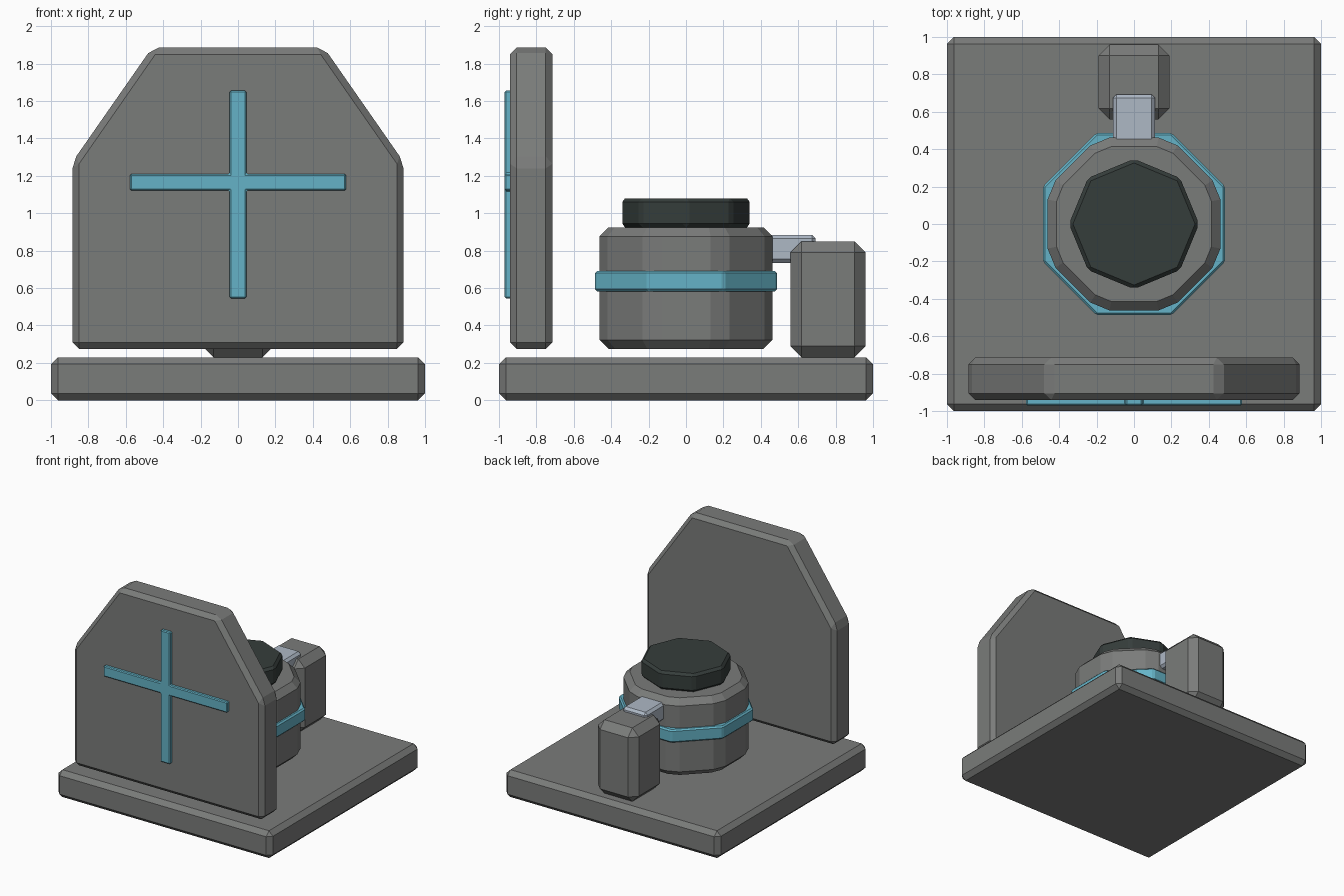
import bpy, bmesh, math
from mathutils import Matrix

if "Cube" in bpy.data.objects:
    bpy.data.objects.remove(bpy.data.objects["Cube"])


def material(name, rgb):
    m = bpy.data.materials.new(name)
    m.diffuse_color = (*rgb, 1.0)
    m.use_nodes = True
    m.node_tree.nodes["Principled BSDF"].inputs["Base Color"].default_value = m.diffuse_color
    return m


GREY = material("warm_grey", (0.195, 0.20, 0.195))
TEAL = material("teal_blue", (0.13, 0.45, 0.57))
DARK = material("dark_green_black", (0.036, 0.047, 0.044))
STEEL = material("pale_steel", (0.42, 0.48, 0.56))


def finish(name, bm, mat, bevel, limit=30):
    """Turn a bmesh into a named object with a one-step chamfer."""
    bmesh.ops.recalc_face_normals(bm, faces=bm.faces[:])
    mesh = bpy.data.meshes.new(name)
    bm.to_mesh(mesh)
    bm.free()
    mesh.materials.append(mat)
    ob = bpy.data.objects.new(name, mesh)
    bpy.context.collection.objects.link(ob)
    mod = ob.modifiers.new("chamfer", 'BEVEL')
    mod.width = bevel
    mod.segments = 1
    mod.limit_method = 'ANGLE'
    mod.angle_limit = math.radians(limit)
    return ob


def box(name, x, y, z, mat, bevel):
    """Chamfered box from (min, max) ranges."""
    bm = bmesh.new()
    bmesh.ops.create_cube(bm, size=1)
    for v in bm.verts:
        for i, (lo, hi) in enumerate((x, y, z)):
            v.co[i] = lo if v.co[i] < 0 else hi
    return finish(name, bm, mat, bevel)


def plate(name, half, y0, y1, mat, bevel):
    """Mirror a right-hand (x, z) outline and extrude it along y."""
    outline = half + [(-x, z) for x, z in reversed(half)]
    bm = bmesh.new()
    face = bm.faces.new([bm.verts.new((x, y0, z)) for x, z in outline])
    ext = bmesh.ops.extrude_face_region(bm, geom=[face])
    moved = [g for g in ext["geom"] if isinstance(g, bmesh.types.BMVert)]
    bmesh.ops.translate(bm, verts=moved, vec=(0, y1 - y0, 0))
    return finish(name, bm, mat, bevel)


def octagon(name, radius, z0, z1, turn, mat, bevel, corner=0.0, limit=30):
    """Eight-sided drum, optionally with its upright edges cut first."""
    bm = bmesh.new()
    bmesh.ops.create_cone(bm, cap_ends=True, segments=8, radius1=radius,
                          radius2=radius, depth=z1 - z0)
    # put a corner on +x, then apply the wanted turn
    v = bm.verts[:][0].co
    spin = math.radians(turn) - math.atan2(v.y, v.x)
    bmesh.ops.transform(bm, verts=bm.verts[:],
                        matrix=Matrix.Translation((0, 0, (z0 + z1) / 2))
                        @ Matrix.Rotation(spin, 4, 'Z'))
    if corner:
        upright = [e for e in bm.edges
                   if abs(e.verts[0].co.z - e.verts[1].co.z) > 0.01]
        bmesh.ops.bevel(bm, geom=upright, offset=corner, segments=1,
                        affect='EDGES', offset_type='OFFSET')
    return finish(name, bm, mat, bevel, limit)


FLAT = 1 / math.cos(math.pi / 8)   # flat distance to corner radius

# Square floor slab
box("base", (-1, 1), (-1, 1), (0, 0.23), GREY, 0.037)

# Upright shield at the front with its raised cross
plate("front_shield", [(0.885, 0.275), (0.885, 1.275), (0.46, 1.885)],
      -0.94, -0.715, GREY, 0.035)
plate("shield_cross",
      [(0.045, 0.545), (0.045, 1.122), (0.577, 1.122),
       (0.577, 1.21), (0.045, 1.21), (0.045, 1.655)],
      -0.97, -0.935, TEAL, 0.007)

# Central drum, band and lid
octagon("drum", 0.462 * FLAT, 0.275, 0.925, 22.5, GREY, 0.048, 0.06, 40)
octagon("drum_band", 0.487 * FLAT, 0.582, 0.692, 22.5, TEAL, 0.012)
octagon("drum_lid", 0.348, 0.925, 1.08, 0, DARK, 0.02)

# Rear post and the link joining it to the drum
box("rear_post", (-0.19, 0.19), (0.558, 0.96), (0.23, 0.85), GREY, 0.06)
box("post_link", (-0.113, 0.113), (0.42, 0.693), (0.735, 0.885), STEEL, 0.02)
